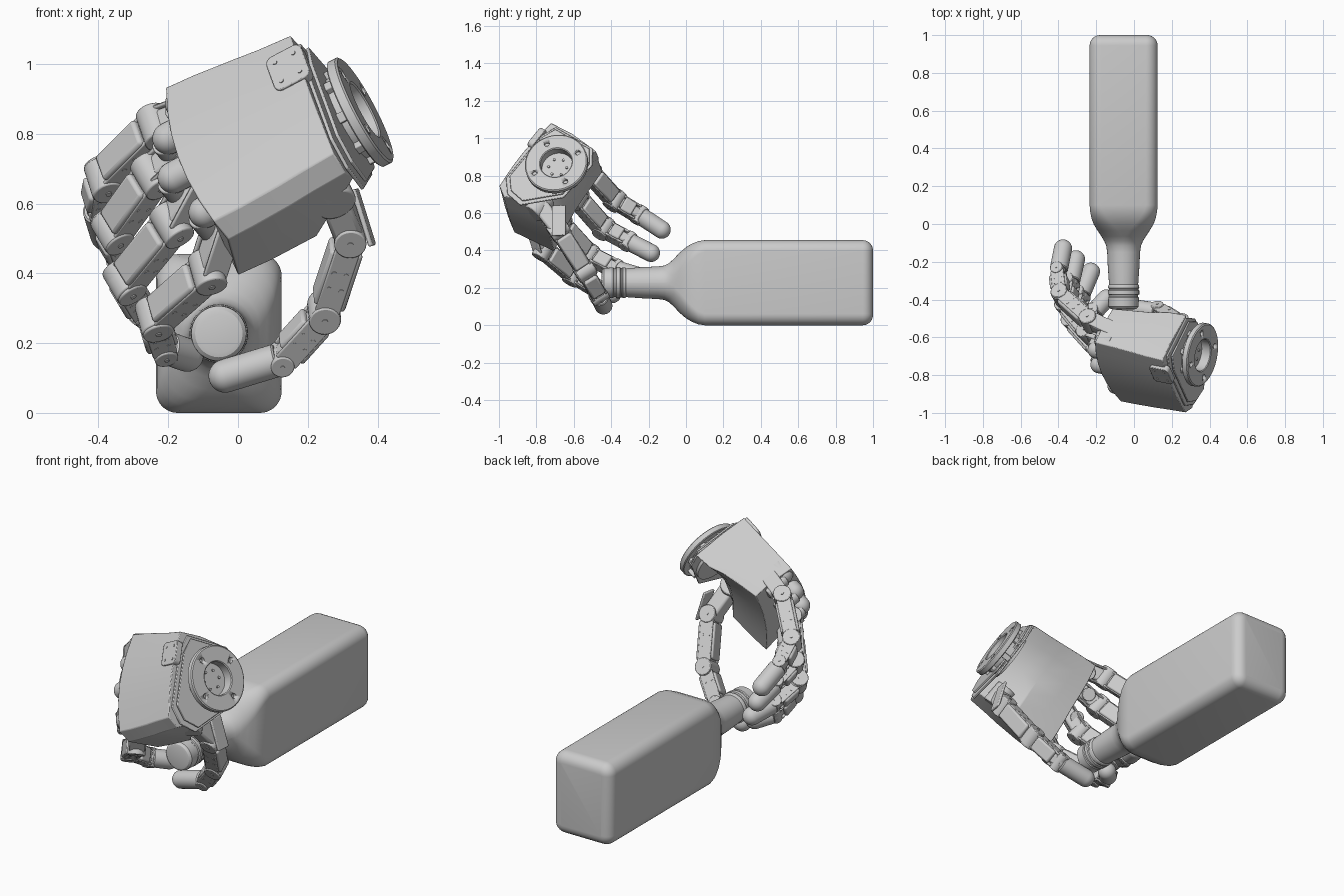
import bpy, bmesh, math
from mathutils import Vector as V, Matrix

if "Cube" in bpy.data.objects:
    bpy.data.objects.remove(bpy.data.objects["Cube"])


def finish(name, bm, bevel=0, smooth=True):
    bmesh.ops.recalc_face_normals(bm, faces=bm.faces)
    me = bpy.data.meshes.new(name)
    bm.to_mesh(me)
    bm.free()
    ob = bpy.data.objects.new(name, me)
    bpy.context.collection.objects.link(ob)
    if bevel:
        m = ob.modifiers.new("bevel", "BEVEL")
        m.width, m.segments, m.limit_method = bevel, 2, "ANGLE"
    if smooth:
        bpy.ops.object.select_all(action="DESELECT")
        ob.select_set(True)
        bpy.context.view_layer.objects.active = ob
        bpy.ops.object.shade_smooth_by_angle(angle=math.radians(28))
    return ob


def frame(p, z, x):
    """Matrix at p, with local z along z and local x close to x."""
    z = V(z).normalized()
    x = (V(x) - z * V(x).dot(z)).normalized()
    m = Matrix((x, z.cross(x), z)).transposed().to_4x4()
    m.translation = p
    return m


def loft(rings):
    bm = bmesh.new()
    vs = [[bm.verts.new(p) for p in r] for r in rings]
    n = len(vs[0])
    for a, b in zip(vs, vs[1:]):
        for i in range(n):
            bm.faces.new((a[i], a[(i + 1) % n], b[(i + 1) % n], b[i]))
    bm.faces.new(vs[0])
    bm.faces.new(vs[-1])
    return bm


def lathe(name, profile, m, n=40):
    return finish(name, loft([[m @ V((r * math.cos(t), r * math.sin(t), h))
                               for t in (2 * math.pi * i / n for i in range(n))] for r, h in profile]))


def box(name, m, size, offset=(0, 0, 0), bevel=.01):
    bm = bmesh.new()
    bmesh.ops.create_cube(bm, matrix=m @ Matrix.Translation(offset) @ Matrix.Diagonal((*size, 1)))
    return finish(name, bm, bevel)


def pins(name, centres, axis, r, width, n=28, bevel=0):
    bm = bmesh.new()
    for c in centres:
        bmesh.ops.create_cone(bm, cap_ends=True, segments=n, radius1=r, radius2=r, depth=width,
                              matrix=frame(c, axis, V((.3, .9, .1))))
    return finish(name, bm, bevel)


# Bottle: rounded rectangle sections blending into a round neck
def section(y, hw, hh, r):
    pts = []
    for k, (sx, sz) in enumerate(((1, 1), (-1, 1), (-1, -1), (1, -1))):
        for i in range(10):
            t = math.pi / 2 * (k + i / 9 * .998)
            pts.append(V((-.055 + sx * (hw - r) + r * math.cos(t), y, .2275 + sz * (hh - r) + r * math.sin(t))))
    return pts


stations = [(-.452, .055), (-.449, .068), (-.438, .079), (-.39, .081), (-.385, .077), (-.375, .077),
            (-.372, .083), (-.352, .083), (-.348, .078), (-.342, .078), (-.338, .083), (-.325, .081),
            (-.32, .077), (-.22, .084), (-.15, .087), (-.115, .092)]
rings = [section(y, r, r, r * .999) for y, r in stations]
rings += [section(*s) for s in ((-.09, .103, .105, .100), (-.065, .118, .128, .11), (-.035, .138, .160, .11),
                                (0, .159, .190, .10), (.03, .170, .208, .085), (.065, .177, .222, .07),
                                (.10, .18, .2275, .062))]
for i in range(7):
    t = math.pi / 2 * i / 6
    d = .055 * (1 - math.cos(t))
    rings.append(section(.945 + .055 * math.sin(t), .18 - d, .2275 - d, .062 - d))
finish("bottle", loft(rings))

# Hand frame: a toward the fingers, v across the knuckles, b out of the back
U = V((-.87, .17, -.46)).normalized()
ACROSS = V((.33, -.62, -.71))
H = frame(V((.365, -.695, .87)), U, ACROSS)
SGN = math.copysign(1, H.col[1].xyz.dot(V((-.41, -.77, .48))))


def hp(a, v, b):
    return H @ V((v, SGN * b, a))


BACK = hp(0, 0, 1) - hp(0, 0, 0)


# Palm shell lofted from wrist to knuckles, with a bowed front edge and a deeper index side
def palm_ring(a, left, right, low_l, low_r, bow):
    pts = []
    for k in range(7):
        s = k / 6
        pts.append((left + (right - left) * s, .211 + .018 * math.sin(math.pi * s)))
    pts += [(right + .038, .15), (right - .008, low_r)]
    for k in range(1, 6):
        s = k / 6
        pts.append((right + (left - right) * s, low_r + (low_l - low_r) * s + .02 * math.sin(math.pi * s)))
    pts += [(left, low_l), (left - .012, .08)]
    return [hp(a + bow * (1 - ((v - .02) / .29) ** 2) + bow * 20 * max(v, 0) * max(.15 - b, 0), v, b)
            for v, b in pts]


finish("palm_shell", loft([palm_ring(.085, -.2, .253, -.10, .06, 0), palm_ring(.19, -.21, .258, -.09, -.02, 0),
                           palm_ring(.27, -.222, .264, -.06, -.09, .008), palm_ring(.39, -.238, .268, -.035, -.085, .025),
                           palm_ring(.475, -.245, .268, -.02, -.075, .04)]), .004)

# Wrist: cuff plates, ribs and bolted hollow flange with its drum
outline = [(-.19, .17), (-.1, .205), (.2, .205), (.27, .14), (.285, .04), (.12, -.13), (-.12, -.14), (-.2, -.08)]
for name, a, k in (("cuff_plate", .074, 1.0), ("cuff_inner_plate", .058, .92)):
    finish(name, loft([[hp(z, v * k, b * k) for v, b in outline] for z in (a, a + .01)]), .003)
rim = lathe("wrist_flange", [(.03, .055), (.085, .055), (.085, .004), (.09, 0), (.164, 0), (.17, .005),
                             (.17, .03), (.165, .034), (.128, .034), (.128, .1)], H, 56)
cut = pins("flange_hole_cutter", [hp(0, .128 * math.cos(t), .128 * math.sin(t))
                                  for t in (.5 + math.pi / 2 * i for i in range(4))], U, .014, .04, 16)
cut.hide_render = True
cut.hide_set(True)
m = rim.modifiers.new("holes", "BOOLEAN")
m.object, m.solver = cut, "EXACT"
for i in range(8):
    t = math.pi / 4 * i + .2
    p = hp(.05, .13 * math.cos(t), .13 * math.sin(t))
    box("wrist_rib", frame(p, U, p - hp(.05, 0, 0)), (.035, .03, .06), bevel=.004)
pins("wrist_core_screws", [hp(.054, .05 * math.cos(t), .05 * math.sin(t))
                           for t in (math.pi / 3 * i for i in range(6))], U, .007, .012, 10)

# Rounded corner bracket with four screws on the back of the hand
corner = [(.155 + x * .035 - .035 + .022 * math.cos(t), -.085 + y * .04 + .022 * math.sin(t))
          for k, (x, y) in enumerate(((1, 1), (-1, 1), (-1, -1), (1, -1)))
          for t in (math.pi / 2 * (k + i / 4 * .99) for i in range(5))]
finish("back_bracket", loft([[hp(a, v, b) for a, v in corner] for b in (.2, .235)]), .003)
pins("bracket_screws", [hp(.12 + i * .03, -.085 + j * .035, .234) for i in (-1, 1) for j in (-1, 1)],
     BACK, .007, .008, 10)


# One finger segment: core, side plates, covers, joint discs and screws
def link(name, p, q, axis, w=.094, end_r=.045):
    d = q - p
    L = d.length
    m = frame((p + q) / 2, d, axis)
    box(name + "_core", m, (w * .66, .062, L), bevel=.01)
    for s in (-1, 1):
        box(name + "_side_plate", m, (.012, .072, max(L - .03, .03)), (s * w * .45, 0, 0), .004)
    box(name + "_cover", m, (w * .94, .03, max(L - .07, .04)), (0, .034, 0), .01)
    box(name + "_inner_cover", m, (w * .9, .024, max(L - .085, .03)), (0, -.034, 0), .008)
    x = m.to_3x3() @ V((1, 0, 0))
    for c, r in ((p, .046), (q, end_r)):
        pins(name + "_joint", (c,), x, r, w + .014, 28, .004)
        pins(name + "_joint_hub", (c,), x, r * .2, w + .02, 12)
    s = d.normalized()
    n = s.cross(x)
    pins(name + "_screws", [p + s * (L * f) + n * g for f in (.4, .6) for g in (-.018, .018)],
         x, .007, w + .006, 10)


def digit(name, pts):
    p = [V(c) for c in pts]
    axis = (p[1] - p[0]).cross(p[3] - p[2]).normalized()
    link(name + "_proximal", p[0], p[1], axis)
    link(name + "_middle", p[1], p[2], axis, .084, .034)
    d = p[3] - p[2]
    L, r = d.length, .048
    arc = [(r * math.cos(t), L - r + r * math.sin(t)) for t in (math.pi / 2 * i / 8 * .985 for i in range(9))]
    lathe(name + "_tip", [(.036, -.005), (.036, .012), (.043, .012), (r, .017)] + arc, frame(p[2], d, axis))
    return p[0], axis


fingers = {"little": ((-.235, -.515, .82), (-.385, -.38, .67), (-.40, -.25, .59), (-.368, -.09, .485)),
           "ring": ((-.245, -.58, .68), (-.36, -.44, .52), (-.335, -.31, .45), (-.298, -.145, .365)),
           "middle": ((-.19, -.67, .54), (-.325, -.52, .375), (-.28, -.375, .30), (-.21, -.21, .25)),
           "index": ((-.087, -.76, .405), (-.24, -.60, .27), (-.215, -.47, .19), (-.115, -.36, .155))}
for (name, pts), (a, v) in zip(fingers.items(), ((.46, -.2), (.53, -.11), (.555, .025), (.505, .19))):
    base, axis = digit(name, pts)
    # Knuckle fork and rounded boss on the palm edge
    root = hp(a - .03, v, .10)
    L = (base - root).length
    mk = frame((base + root) / 2, base - root, ACROSS)
    box(name + "_knuckle_block", mk, (.07, .07, L), bevel=.012)
    for s in (-1, 1):
        box(name + "_knuckle_fork", mk, (.012, .08, L), (s * .042, 0, 0), .006)
    pins(name + "_knuckle_pivot", [hp(a + .025, v, .10)], BACK, .036, .12, 24, .004)
    arc = [(.046 * math.cos(t), .046 * math.sin(t)) for t in (math.pi / 2 * i / 8 * .985 for i in range(9))]
    lathe(name + "_knuckle_boss", [(.046, -.06)] + arc, frame(hp(a + .005, v, .168), U, ACROSS), 28)

# Thumb with its swivel mount below the wrist
base, axis = digit("thumb", ((.32, -.68, .51), (.247, -.54, .29), (.125, -.465, .155), (-.082, -.435, .092)))
mount = hp(.17, .19, .02)
box("thumb_mount", frame((base + mount) / 2, base - mount, axis), (.085, .085, (base - mount).length + .02), bevel=.012)
box("thumb_guard", frame(V((.36, -.68, .56)), V((.05, 0, -.16)), axis), (.075, .014, .17), bevel=.005)
pins("thumb_swivel", [hp(.18, .2, .0)], ACROSS, .06, .12, 28, .006)
